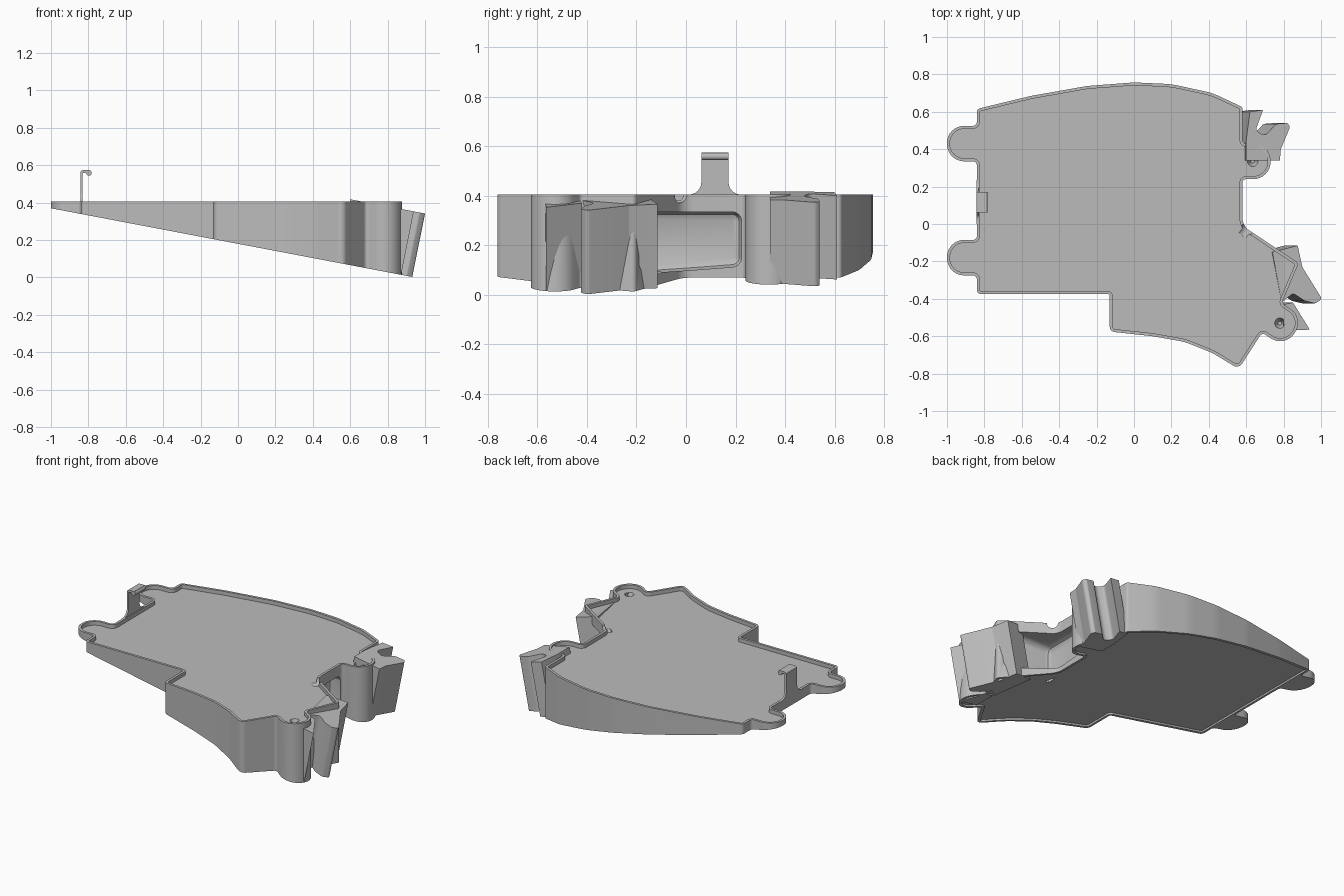
import bpy, bmesh, math
from mathutils import Vector

cube = bpy.data.objects.get("Cube")
if cube:
    bpy.data.objects.remove(cube, do_unlink=True)

grey = bpy.data.materials.new("mid grey")
grey.use_nodes = True
grey.diffuse_color = (0.5, 0.5, 0.5, 1)
grey.node_tree.nodes["Principled BSDF"].inputs["Base Color"].default_value = (0.5, 0.5, 0.5, 1)

TOP, FLOOR, WALL = 0.405, 0.38, 0.016


def underside(x):
    return 0.37 - 0.19 * (x + 1)


def fillet(points, steps=8):
    """Round each (x, y, radius) corner of a closed outline."""
    out = []
    for i, (x, y, r) in enumerate(points):
        p = Vector((x, y))
        if not r:
            out.append(p)
            continue
        a = (Vector(points[i - 1][:2]) - p).normalized()
        b = (Vector(points[(i + 1) % len(points)][:2]) - p).normalized()
        half = a.angle(b) / 2
        centre = p + (a + b).normalized() * (r / math.sin(half))
        start = p + a * (r / math.tan(half)) - centre
        end = p + b * (r / math.tan(half)) - centre
        sweep = start.angle_signed(end)
        for k in range(steps + 1):
            t = -sweep * k / steps
            c, s = math.cos(t), math.sin(t)
            out.append(centre + Vector((start.x * c - start.y * s, start.x * s + start.y * c)))
    return out


def inset(loop, d):
    """Move a counter-clockwise outline inwards."""
    out = []
    for i, p in enumerate(loop):
        a = (p - loop[i - 1]).normalized()
        b = (loop[(i + 1) % len(loop)] - p).normalized()
        n = Vector((-a.y - b.y, a.x + b.x)).normalized()
        out.append(p + n * d / max(0.4, n.dot(Vector((-a.y, a.x)))))
    return out


def skin(name, rings):
    """Join rings of equal length into a closed solid."""
    bm = bmesh.new()
    rows = [[bm.verts.new(v) for v in ring] for ring in rings]
    n = len(rows[0])
    for low, high in zip(rows, rows[1:]):
        for i in range(n):
            j = (i + 1) % n
            bm.faces.new((low[i], low[j], high[j], high[i]))
    bm.faces.new(rows[0][::-1])
    bm.faces.new(rows[-1])
    bmesh.ops.recalc_face_normals(bm, faces=bm.faces)
    mesh = bpy.data.meshes.new(name)
    bm.to_mesh(mesh)
    bm.free()
    return link(name, mesh)


def link(name, mesh):
    obj = bpy.data.objects.new(name, mesh)
    bpy.context.collection.objects.link(obj)
    mesh.materials.append(grey)
    return obj


def activate(obj):
    bpy.ops.object.select_all(action='DESELECT')
    obj.select_set(True)
    bpy.context.view_layer.objects.active = obj


def cut(obj, cutter):
    cutter.hide_render = True
    mod = obj.modifiers.new("cut", 'BOOLEAN')
    mod.operation, mod.solver, mod.object = 'DIFFERENCE', 'EXACT', cutter
    activate(obj)
    bpy.ops.object.modifier_apply(modifier=mod.name)
    bpy.data.objects.remove(cutter, do_unlink=True)


def cylinder(name, r1, r2, depth, location, direction=(0, 0, 1)):
    bm = bmesh.new()
    bmesh.ops.create_cone(bm, cap_ends=True, segments=24, radius1=r1, radius2=r2, depth=depth)
    mesh = bpy.data.meshes.new(name)
    bm.to_mesh(mesh)
    bm.free()
    obj = link(name, mesh)
    obj.rotation_euler = Vector(direction).to_track_quat('Z', 'Y').to_euler()
    obj.location = location
    bpy.context.view_layer.update()
    return obj


# Tray outline, counter-clockwise from the front left step
def lobe(y):
    return [(-0.84, y + 0.1, 0.022), (-1, y + 0.1, 0.092), (-1, y - 0.09, 0.092), (-0.84, y - 0.09, 0.022)]


front = [(-0.84, -0.375, 0.022), (-0.13, -0.375, 0.01), (-0.13, -0.575, 0.03), (0.1, -0.6, 0.3),
         (0.27, -0.63, 0.3), (0.42, -0.69, 0.3), (0.56, -0.775, 0.035)]
lower_boss = [(0.685, -0.58, 0.02), (0.806, -0.662, 0.09), (0.912, -0.504, 0.09), (0.79, -0.423, 0.02)]
side = [(0.88, -0.21, 0.02), (0.58, -0.01, 0.08)]
upper_boss = [(0.58, 0.24, 0.02), (0.73, 0.24, 0.092), (0.73, 0.43, 0.092), (0.58, 0.43, 0.02)]
arc = [(0.58, 0.625, 0.02), (0.42, 0.7, 0.3), (0.2, 0.748, 0.5), (0, 0.757, 0.5), (-0.25, 0.738, 0.5),
       (-0.55, 0.685, 0.5), (-0.84, 0.615, 0.022)]
core = front + lower_boss + side + upper_boss + arc
outline = fillet(core + lobe(0.425) + lobe(-0.185))
inner = inset(outline, WALL)

tray = skin("tray", [
    [(p.x, p.y, underside(p.x)) for p in outline],
    [(p.x, p.y, TOP) for p in outline],
    [(p.x, p.y, TOP) for p in inner],
    [(p.x, p.y, FLOOR) for p in inner]])

# Shallow recess in the sloping underside
base = inset(fillet(core), 0.018)
cut(tray, skin("underside_cutter", [[(p.x, p.y, underside(p.x) + h) for p in base] for h in (-0.1, 0.012)]))

# Rounded pocket in the concave side wall
window = fillet([(-0.19, 0.085, 0.04), (0.03, 0.1, 0.1), (0.225, 0.115, 0.04),
                 (0.225, 0.335, 0.04), (-0.19, 0.335, 0.04)])
small = inset(window, 0.03)
cut(tray, skin("pocket_cutter", [[(0.5, p.x, p.y) for p in small], [(0.51, p.x, p.y) for p in inset(window, 0.01)],
                                 [(0.53, p.x, p.y) for p in window], [(1.2, p.x, p.y) for p in window]]))

# Dimples on the bosses and a notch in the rim
for x, y in ((0.635, 0.335), (0.78, -0.53)):
    cut(tray, cylinder("dimple_cutter", 0.01, 0.03, 0.05, (x, y, FLOOR - 0.02)))
cut(tray, cylinder("notch_cutter", 0.034, 0.034, 0.09, (0.607, -0.024, TOP), (0.6, 0.8, 0)))


# Side clips lean square to the sloping underside
def clip(name, points):
    loop = fillet(points, 5)
    lean = 0.068
    return skin(name, [[(p.x - lean, p.y, max(0, underside(p.x - lean))) for p in loop],
                       [(p.x, p.y, underside(p.x) + 0.352) for p in loop]])


parts = [tray]
parts.append(clip("front_clip_tongue", [
    (0.74, -0.15, 0), (0.79, -0.42, 0), (0.85, -0.37, 0.02), (0.91, -0.41, 0.02), (0.97, -0.425, 0.015),
    (1.005, -0.4, 0.015), (0.9, -0.23, 0.03), (0.875, -0.115, 0)]))
parts.append(clip("front_clip_blade", [
    (0.8, -0.43, 0), (0.8, -0.57, 0), (0.94, -0.565, 0), (0.85, -0.42, 0)]))
parts.append(clip("back_clip", [
    (0.6, 0.34, 0), (0.78, 0.34, 0), (0.785, 0.4, 0.02), (0.835, 0.52, 0.02), (0.82, 0.54, 0.01),
    (0.76, 0.535, 0.02), (0.7, 0.47, 0.03), (0.65, 0.5, 0.02), (0.69, 0.61, 0), (0.62, 0.6, 0), (0.6, 0.45, 0)]))

# Upright hook with a flared foot and a curled lip
foot = fillet([(0, 0.37, 0), (0.235, 0.37, 0), (0.235, 0.405, 0), (0.172, 0.405, 0.05),
               (0.172, 0.565, 0), (0.062, 0.565, 0), (0.062, 0.405, 0.05), (0, 0.405, 0)])
parts.append(skin("hook_plate", [[(x, p.x, p.y) for p in foot] for x in (-0.843, -0.831)]))
lip = fillet([(-0.843, 0.54, 0), (-0.831, 0.54, 0), (-0.831, 0.56, 0.006), (-0.79, 0.56, 0),
              (-0.79, 0.574, 0), (-0.843, 0.574, 0.016)])
parts.append(skin("hook_lip", [[(p.x, y, p.y) for p in lip] for y in (0.062, 0.172)]))
parts.append(cylinder("hook_bead", 0.015, 0.015, 0.11, (-0.797, 0.117, 0.559), (0, 1, 0)))

for part in parts:
    activate(part)
    bpy.ops.object.shade_smooth_by_angle(angle=math.radians(35))
